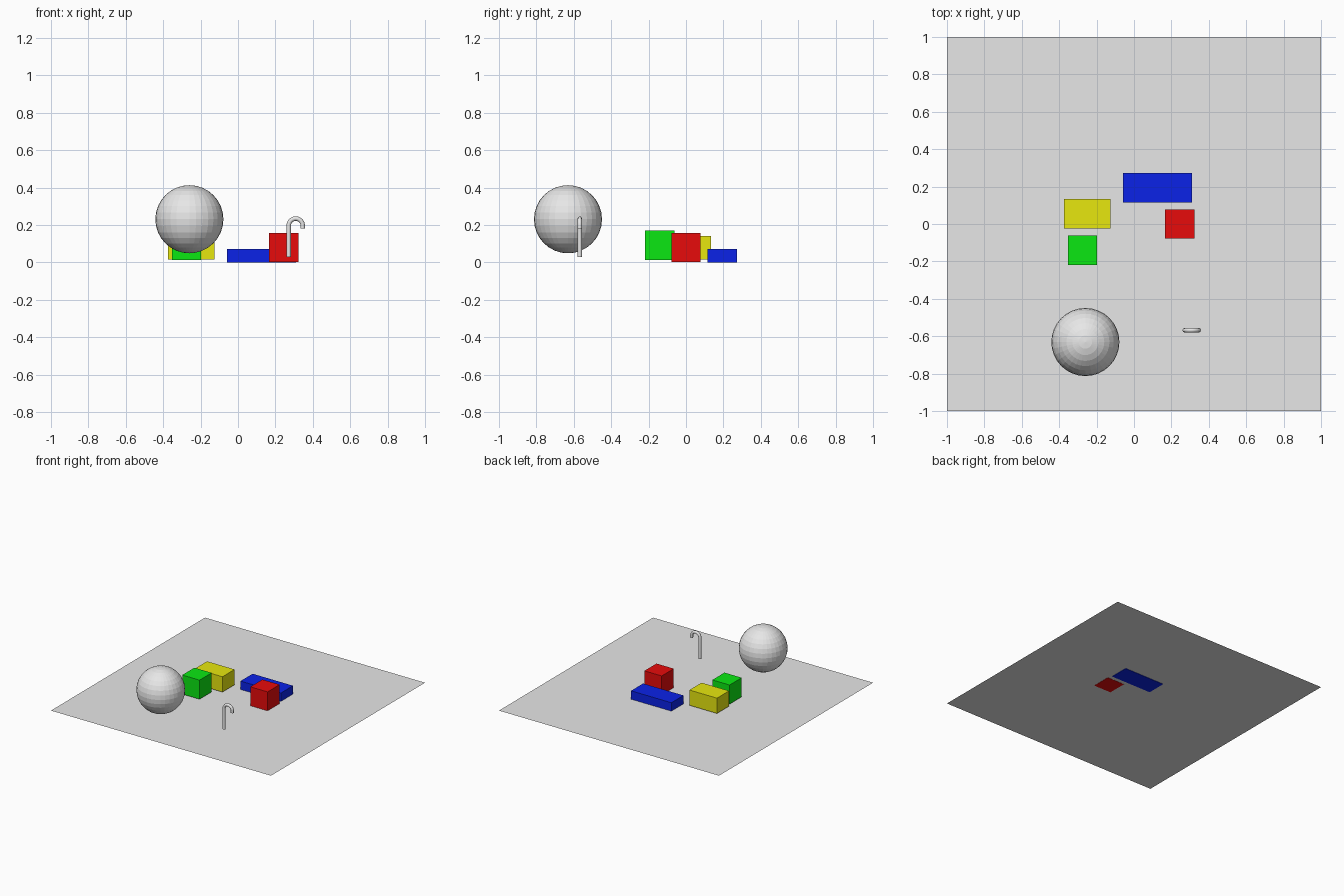
import bpy, math

if "Cube" in bpy.data.objects:
    bpy.data.objects.remove(bpy.data.objects["Cube"])


def material(name, rgb):
    m = bpy.data.materials.new(name)
    m.diffuse_color = (*rgb, 1)
    m.use_nodes = True
    m.node_tree.nodes["Principled BSDF"].inputs["Base Color"].default_value = m.diffuse_color
    return m


grey = material("grey", (0.8, 0.8, 0.8))
red = material("red", (1.0, 0.004, 0.004))
green = material("green", (0.004, 1.0, 0.008))
blue = material("blue", (0.004, 0.02, 1.0))
yellow = material("yellow", (1.0, 1.0, 0.006))


def finish(name, mat):
    ob = bpy.context.object
    ob.name = name
    ob.data.materials.append(mat)
    return ob


def block(name, mat, centre, size):
    bpy.ops.mesh.primitive_cube_add(size=1, location=centre)
    bpy.context.object.scale = size
    finish(name, mat)


# Ground sheet, a hair above the block undersides
bpy.ops.mesh.primitive_plane_add(size=2, location=(0, 0, 0.003))
finish("ground_sheet", grey)

# Toy blocks
block("red_cube", red, (0.245, 0.0, 0.08), (0.157, 0.157, 0.157))
block("green_cube", green, (-0.275, -0.14, 0.091), (0.157, 0.157, 0.157))
block("blue_slab", blue, (0.126, 0.193, 0.036), (0.367, 0.157, 0.072))
block("yellow_brick", yellow, (-0.25, 0.055, 0.079), (0.25, 0.157, 0.126))

# Faceted ball
bpy.ops.mesh.primitive_uv_sphere_add(segments=32, ring_count=16, radius=0.182,
                                     location=(-0.26, -0.631, 0.231))
finish("ball", grey)

# Cane: straight shaft, half-circle hook and short tip
cx, cz, r, y = 0.3085, 0.197, 0.0375, -0.568
path = [(cx - r, y, 0.028)]
path += [(cx - r * math.cos(math.pi * i / 12), y, cz + r * math.sin(math.pi * i / 12))
         for i in range(13)]
path.append((cx + r, y, 0.181))
curve = bpy.data.curves.new("cane", 'CURVE')
curve.dimensions = '3D'
curve.bevel_depth = 0.012
curve.bevel_resolution = 2
curve.use_fill_caps = True
spline = curve.splines.new('POLY')
spline.points.add(len(path) - 1)
for p, co in zip(spline.points, path):
    p.co = (*co, 1)
cane = bpy.data.objects.new("cane", curve)
bpy.context.collection.objects.link(cane)
curve.materials.append(grey)
